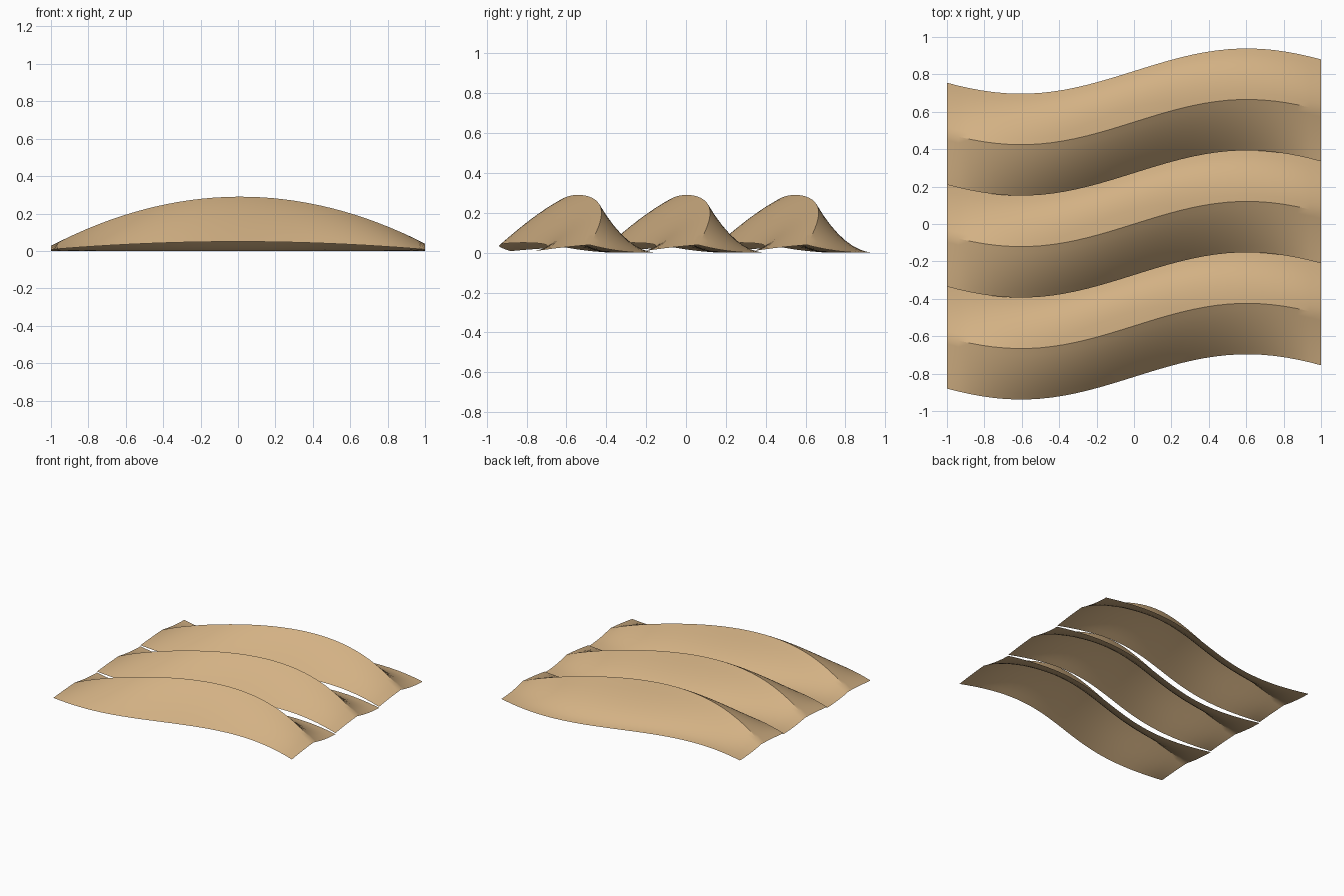
import bpy
import bmesh
import math

if "Cube" in bpy.data.objects:
    bpy.data.objects.remove(bpy.data.objects["Cube"], do_unlink=True)

PITCH = 0.545          # distance between neighbouring shells
HALF = PITCH / 2       # plan width of one slope
X_STEPS = 32
SLOPE_STEPS = 8

tan = bpy.data.materials.new("warm_tan")
tan.use_nodes = True
TAN_COLOR = (0.65, 0.44, 0.23, 1.0)
tan.diffuse_color = TAN_COLOR
tan.node_tree.nodes["Principled BSDF"].inputs["Base Color"].default_value = TAN_COLOR


def section(x):
    """Cross-section (y, z) of a shell at x, from its front edge over the ridge to its back edge."""
    sway = 0.121 * math.sin(2.6 * x)
    arch = 1 - x * x
    front_z = 0.008 + 0.042 * arch
    ridge_z = 0.033 + 0.257 * arch + 0.006 * x
    points = []
    # Front slope bulges outwards
    for j in range(SLOPE_STEPS + 1):
        s = j / SLOPE_STEPS
        rise = s + 0.35 * s * (1 - s)
        points.append((sway + HALF * (s - 1), front_z + (ridge_z - front_z) * rise))
    # Back slope hollows down to the ground
    for j in range(1, SLOPE_STEPS + 1):
        t = j / SLOPE_STEPS
        points.append((sway + HALF * t, ridge_z * (1 - t) * (1 - 0.9 * t)))
    return points


def make_shell(name, y_offset):
    bm = bmesh.new()
    rows = []
    for i in range(X_STEPS + 1):
        x = -1 + 2 * i / X_STEPS
        rows.append([bm.verts.new((x, y + y_offset, z)) for y, z in section(x)])
    for a, b in zip(rows, rows[1:]):
        for j in range(len(a) - 1):
            bm.faces.new((a[j], b[j], b[j + 1], a[j + 1]))
    mesh = bpy.data.meshes.new(name)
    bm.to_mesh(mesh)
    bm.free()
    mesh.materials.append(tan)
    shell = bpy.data.objects.new(name, mesh)
    bpy.context.collection.objects.link(shell)
    bpy.ops.object.select_all(action="DESELECT")
    shell.select_set(True)
    bpy.context.view_layer.objects.active = shell
    bpy.ops.object.shade_smooth_by_angle(angle=math.radians(30))


# Three identical wave-shaped roof shells, front to back
for name, step in (("front_roof_shell", -1), ("middle_roof_shell", 0), ("back_roof_shell", 1)):
    make_shell(name, step * PITCH)
